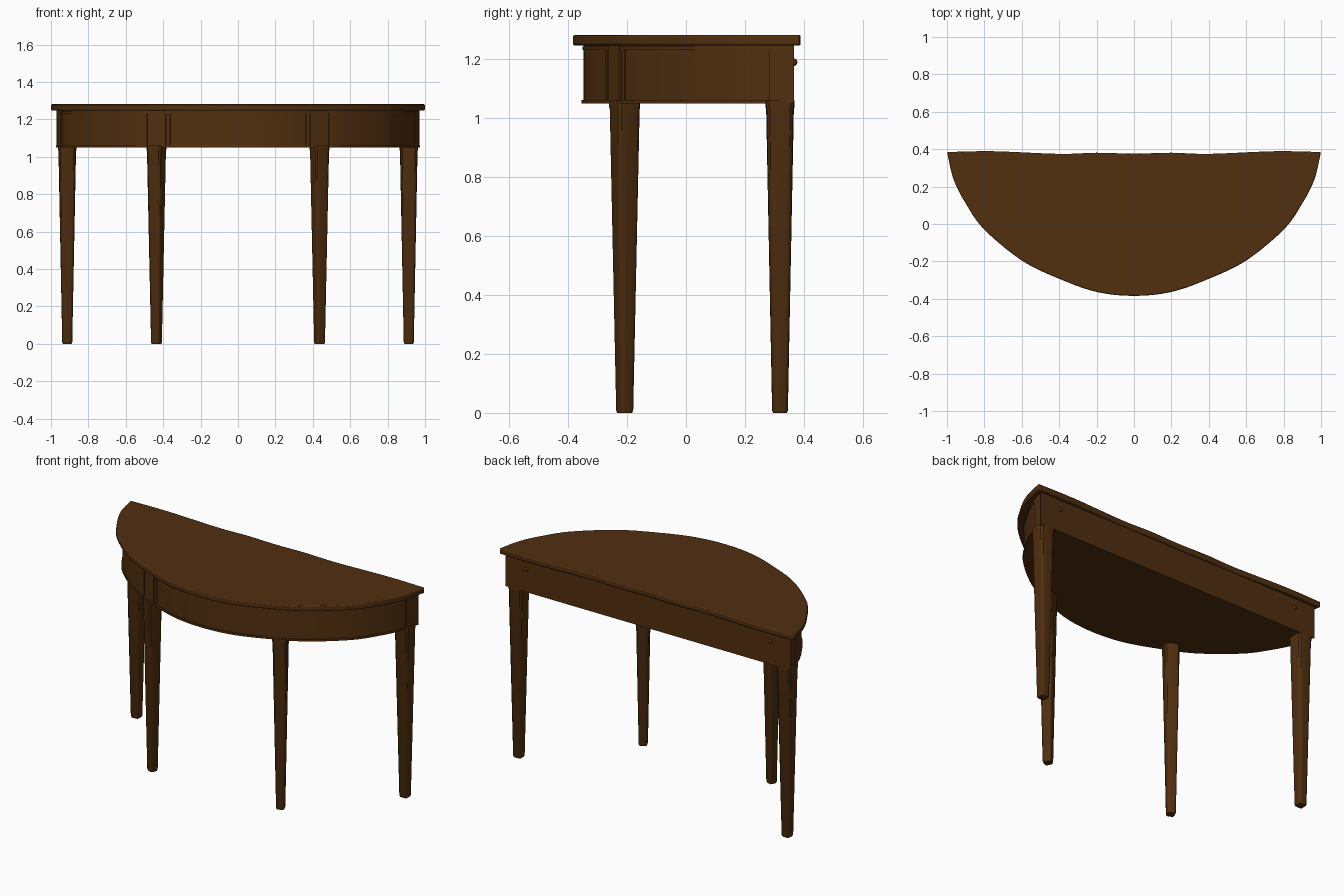
import bpy, bmesh, math
from mathutils import Vector

if "Cube" in bpy.data.objects:
    bpy.data.objects.remove(bpy.data.objects["Cube"], do_unlink=True)

wood = bpy.data.materials.new("dark brown wood")
wood.use_nodes = True
color = (0.083, 0.029, 0.005, 1)
wood.diffuse_color = color
bsdf = wood.node_tree.nodes["Principled BSDF"]
bsdf.inputs["Base Color"].default_value = color
bsdf.inputs["Roughness"].default_value = 0.6

BACK = 0.367      # back face of the apron
LOW, HIGH = 1.05, 1.25


def finish(bm, name, bevel=0):
    bmesh.ops.recalc_face_normals(bm, faces=bm.faces)
    mesh = bpy.data.meshes.new(name)
    bm.to_mesh(mesh)
    bm.free()
    mesh.materials.append(wood)
    ob = bpy.data.objects.new(name, mesh)
    bpy.context.collection.objects.link(ob)
    bpy.ops.object.select_all(action='DESELECT')
    bpy.context.view_layer.objects.active = ob
    ob.select_set(True)
    bpy.ops.object.shade_smooth_by_angle(angle=math.radians(35))
    if bevel:
        mod = ob.modifiers.new("soft edge", 'BEVEL')
        mod.width, mod.segments = bevel, 2
        mod.limit_method = 'ANGLE'
        mod.angle_limit = math.radians(50)
    return ob


def loft(name, rings, bevel=0):
    """Closed solid through equal-sized rings of points."""
    bm = bmesh.new()
    loops = [[bm.verts.new(p) for p in ring] for ring in rings]
    n = len(loops[0])
    for a, b in zip(loops, loops[1:]):
        for i in range(n):
            j = (i + 1) % n
            bm.faces.new((a[i], a[j], b[j], b[i]))
    bm.faces.new(loops[0])
    bm.faces.new(loops[-1])
    return finish(bm, name, bevel)


def slab(name, outline, z0, z1, bevel=0):
    return loft(name, [[(x, y, z) for x, y in outline] for z in (z0, z1)], bevel)


def spline(pts, steps):
    """Catmull-Rom curve through the points."""
    p = [2 * pts[0] - pts[1]] + pts + [2 * pts[-1] - pts[-2]]
    out = []
    for i in range(1, len(p) - 2):
        a, b, c, d = p[i - 1:i + 3]
        for k in range(steps):
            t = k / steps
            out.append(0.5 * (2 * b + (c - a) * t + (2 * a - 5 * b + 4 * c - d) * t**2
                              + (3 * b - a - 3 * c + d) * t**3))
    return out + [pts[-1]]


# Bowed front outline, mirrored about the middle
half = [Vector(p) for p in ((0, -.384), (.2, -.363), (.4, -.293), (.6, -.195),
                            (.8, -.03), (.9, .11), (.965, .24), (1, .385))]
mirrored = [Vector((-p.x, p.y)) for p in reversed(half[1:])]
front = spline(mirrored + half, 16)


def inset(d):
    pts = []
    for i, p in enumerate(front):
        t = (front[min(i + 1, len(front) - 1)] - front[max(i - 1, 0)]).normalized()
        q = p + Vector((-t.y, t.x)) * d
        pts.append(Vector((q.x, min(q.y, BACK))))
    return pts


def band(name, outer, inner, z0, z1, keep=lambda p: True):
    """Strip that follows the bowed front between two insets."""
    ids = [i for i, p in enumerate(front) if keep(p)]
    a, b = inset(outer), inset(inner)
    rings = [[(a[i].x, a[i].y, z0), (a[i].x, a[i].y, z1),
              (b[i].x, b[i].y, z1), (b[i].x, b[i].y, z0)] for i in ids]
    return loft(name, rings)


# Top with a slightly wavy back edge
wave = [Vector(p) for p in ((0, .376), (.2, .381), (.4, .375), (.75, .389), (1, .385))]
back = spline([Vector((-p.x, p.y)) for p in reversed(wave[1:])] + wave, 6)
slab("table_top", front + list(reversed(back))[1:-1], 1.247, 1.282, 0.006)

# Solid apron body with thin rails along its bottom and top
slab("apron", inset(0.036), LOW, HIGH)
band("bottom_bead", 0.029, 0.05, LOW, LOW + .012)
band("top_bead", 0.032, 0.05, 1.232, 1.244)

# Stiles above each leg, and a slim bead beside each panel end
for side, s in (("left", 1), ("right", -1)):
    band(side + "_front_stile", 0.03, 0.05, LOW, HIGH,
         lambda p: .4 <= p.x * s <= .49)
    band(side + "_back_stile", 0.03, 0.05, LOW, HIGH,
         lambda p: p.x * s > 0 and p.y > .275)
    for label, lo, hi in (("inner", .37, .39), ("middle", .5, .53)):
        band(f"{side}_{label}_panel_bead", 0.033, 0.05, LOW, 1.24,
             lambda p: lo <= p.x * s <= hi)


def leg(name, x, y, angle, size):
    """Tapered square leg with rounded corners and a softened foot."""
    rings = []
    for z, h in ((0, .5), (.008, .57), (1.03, 1), (1.037, 1.04), (1.06, 1.04)):
        ring = []
        for k in range(24):
            t = math.tau * (k + .5) / 24
            c, s = math.cos(t), math.sin(t)
            r = size * h / (abs(c)**5 + abs(s)**5)**.2
            ring.append((x + r * math.cos(t + angle), y + r * math.sin(t + angle), z))
        rings.append(ring)
    loft(name, rings)


for side, s in (("left", 1), ("right", -1)):
    leg(side + "_front_leg", s * .436, -.208, s * math.radians(26), .043)
    leg(side + "_back_leg", s * .913, .319, 0, .047)
    # Small round peg on the back of the apron
    bm = bmesh.new()
    bmesh.ops.create_uvsphere(bm, u_segments=16, v_segments=8, radius=.013)
    bmesh.ops.translate(bm, verts=bm.verts, vec=(s * .83, BACK - .002, 1.19))
    finish(bm, side + "_back_peg")
